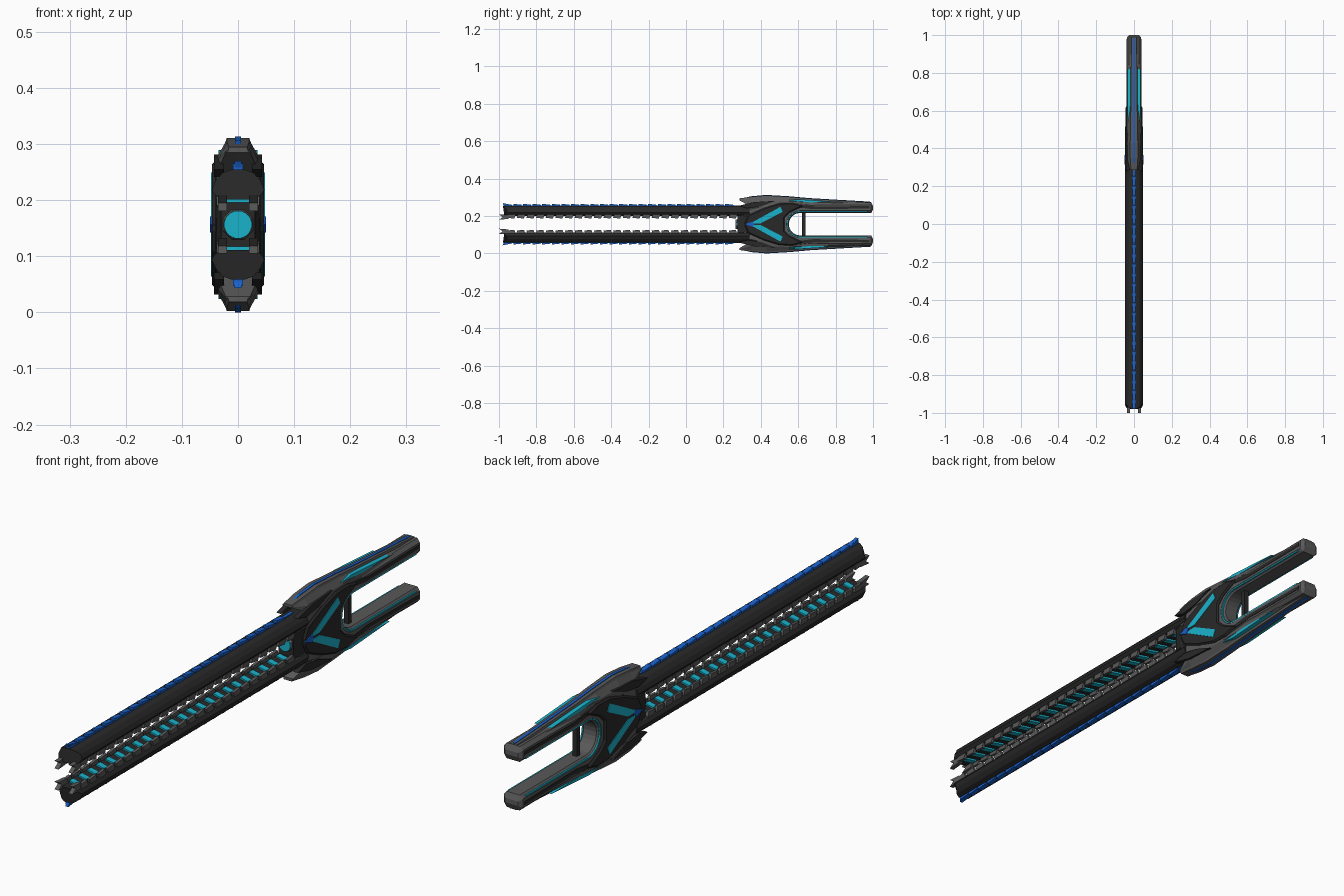
import bpy, bmesh, math

if "Cube" in bpy.data.objects:
    bpy.data.objects.remove(bpy.data.objects["Cube"])

C = 0.158  # mirror height between upper and lower halves


def mat(name, r, g, b):
    m = bpy.data.materials.new(name)
    m.diffuse_color = (r, g, b, 1)
    m.use_nodes = True
    m.node_tree.nodes["Principled BSDF"].inputs["Base Color"].default_value = m.diffuse_color
    return m


DARK = mat("dark", 0.022, 0.022, 0.022)
GREY = mat("grey", 0.1, 0.1, 0.1)
CYAN = mat("cyan", 0.01, 0.45, 0.6)
BLUE = mat("blue", 0.01, 0.12, 0.6)
PALE = mat("pale", 0.75, 0.75, 0.75)


def loft(bm, rings):
    """Skin closed rings of (x, y, h) and cap both ends."""
    vs = [[bm.verts.new((x, y, C + h)) for x, y, h in r] for r in rings]
    n = len(vs[0])
    for a, b in zip(vs, vs[1:]):
        for i in range(n):
            bm.faces.new((a[i], a[(i + 1) % n], b[(i + 1) % n], b[i]))
    bm.faces.new(vs[0][::-1])
    bm.faces.new(vs[-1])


def prism(bm, pts, x0, x1):
    """Side profile of (y, h) points extruded from x0 to x1."""
    loft(bm, [[(x, y, h) for y, h in pts] for x in (x0, x1)])


def finish(name, bm, m, bevel=0, both=False):
    if both:  # mirrored copy across the mid height
        geo = bmesh.ops.duplicate(bm, geom=bm.verts[:] + bm.edges[:] + bm.faces[:])["geom"]
        for v in geo:
            if isinstance(v, bmesh.types.BMVert):
                v.co.z = 2 * C - v.co.z
    bmesh.ops.recalc_face_normals(bm, faces=bm.faces[:])
    me = bpy.data.meshes.new(name)
    bm.to_mesh(me)
    bm.free()
    me.materials.append(m)
    ob = bpy.data.objects.new(name, me)
    bpy.context.collection.objects.link(ob)
    if bevel:
        mod = ob.modifiers.new("bevel", "BEVEL")
        mod.width = bevel
        mod.segments = 1
        mod.limit_method = "ANGLE"
        mod.angle_limit = math.radians(50)
    return ob


def sym(half):
    """Complete a half section of (x, h) points across x = 0."""
    return half + [(-x, h) for x, h in reversed(half)]


# Long rails with swallowtail front ends
bm = bmesh.new()
sec = sym([(.012, .098), (.028, .092), (.04, .078), (.047, .062), (.04, .052), (.03, .045)])
loft(bm, [[(x, -.95 - 1.1 * abs(h - .072), h) for x, h in sec], [(x, .34, h) for x, h in sec]])
finish("rail", bm, DARK, both=True)

# Repeating parts along the rails: guard teeth, glowing bars, blue crest
teeth, bars, crest = bmesh.new(), bmesh.new(), bmesh.new()
N, PITCH = 24, .0515
for i in range(N):
    y = -.95 + i * PITCH
    for s in (-1, 1):
        prism(teeth, [(y, .053), (y + .04, .053), (y + .032, .03), (y - .006, .034)], s * .027, s * .038)
    loft(bars, [[(-.02, y + .012, h), (.02, y, h), (.02, y + .022, h), (-.02, y + .034, h)] for h in (.046, .039)])
    prism(crest, [(y - .025, .096), (y - .025, .109), (y + .018, .104), (y + .022, .096)], -.009, .009)
prism(crest, [(-.97, .09), (-.98, .113), (-.95, .107), (-.93, .101), (.31, .101), (.31, .09)], -.006, .006)
# Front claws
for s in (-1, 1):
    prism(teeth, [(-1, .052), (-.94, .053), (-.95, .028), (-1, .024), (-.98, .038)], s * .02, s * .036)
finish("guard_teeth", teeth, GREY, both=True)
finish("glow_bars", bars, CYAN, both=True)
finish("blue_crest", crest, BLUE, both=True)

# Forked handle body with a rounded slot
half = [(.31, .03), (.285, .055), (.32, .088), (.40, .105), (.50, .122), (.57, .124), (.66, .113), (.99, .116),
        (1, .108), (1, .068), (.99, .06)]
arc = [(.61 - .06 * math.sin(a), .06 * math.cos(a)) for a in [math.pi * k / 12 for k in range(13)]]
bm = bmesh.new()
prism(bm, half + arc + [(y, -h) for y, h in reversed(half)], -.038, .038)
finish("forked_handle", bm, GREY, .012)

# Raised side armour and darker flutes along the prongs
plate = [(.315, .012), (.335, .05), (.42, .088), (.50, .112), (.57, .114), (.63, .098), (.60, .084), (.555, .062), (.527, .035)]
bm = bmesh.new()
prism(bm, plate + [(y, -h) for y, h in reversed(plate)], -.046, .046)
finish("side_armour", bm, DARK, .006)
bm = bmesh.new()
prism(bm, [(.58, .092), (.62, .103), (.70, .094), (.98, .097), (.98, .084), (.68, .08)], -.0395, .0395)
finish("prong_flute", bm, DARK, both=True)

# Cyan line around the slot
def u_line(r):
    a = [(.61 - r * math.sin(t), r * math.cos(t)) for t in [math.pi * k / 12 for k in range(13)]]
    return [(.97, r)] + a + [(.97, -r)]
bm = bmesh.new()
prism(bm, u_line(.074) + u_line(.066)[::-1], -.037, .037)
finish("slot_light", bm, CYAN)

# Side chevron and its blue point
bm = bmesh.new()
prism(bm, [(.345, .005), (.505, .093), (.517, .066), (.40, .005)], -.048, .048)
finish("chevron_light", bm, CYAN, both=True)
bm = bmesh.new()
prism(bm, [(.315, 0), (.355, .014), (.365, 0), (.355, -.014)], -.05, .05)
finish("chevron_point", bm, BLUE)

# Outer fairings, tapering back along the prongs
bm = bmesh.new()
rings = []
for y, lo, hi, w, t in [(.285, .128, .138, .022, .016), (.35, .092, .147, .038, .02), (.43, .09, .154, .041, .02),
                        (.55, .1, .147, .04, .018), (.66, .104, .137, .036, .016), (.99, .098, .118, .028, .014)]:
    m = lo + .45 * (hi - lo)
    rings.append([(x, y, h) for x, h in sym([(t, hi), (t * 1.15, hi - .008), (w * .92, m), (w, lo)])])
loft(bm, rings)
finish("outer_fairing", bm, GREY, both=True)

# Swept barbs beside the fairing front
bm = bmesh.new()
for s in (-1, 1):
    prism(bm, [(.28, .098), (.36, .118), (.48, .125), (.40, .095), (.33, .085)], s * .025, s * .043)
finish("shoulder_barb", bm, DARK, both=True)

# Fairing spine stripe and side lights
bm = bmesh.new()
prism(bm, [(.30, .138), (.35, .1495), (.43, .1565), (.55, .1495), (.66, .1395), (.985, .1205), (.985, .112),
           (.66, .13), (.43, .146), (.30, .132)], -.005, .005)
finish("spine_stripe", bm, BLUE, both=True)
bm = bmesh.new()
prism(bm, [(.54, .127), (.60, .133), (.82, .119), (.66, .117)], -.0345, .0345)
finish("fairing_light", bm, CYAN, both=True)

# Bar across the slot
bm = bmesh.new()
prism(bm, [(.62, -.065), (.62, .065), (.638, .065), (.638, -.065)], -.009, .009)
finish("slot_bar", bm, DARK)

# Emitter hub between the rails: stepped eight-sided housing
def ring(r, y, n=8):
    return [(r * math.cos(2 * math.pi * (k + .5) / n), y, r * math.sin(2 * math.pi * (k + .5) / n)) for k in range(n)]
bm = bmesh.new()
loft(bm, [ring(.018, .285), ring(.018, .268), ring(.026, .268), ring(.031, .28), ring(.031, .30), ring(.036, .31), ring(.036, .34)])
finish("emitter_housing", bm, GREY)
bm = bmesh.new()
loft(bm, [ring(.022, .264, 16), ring(.025, .264, 16), ring(.025, .272, 16), ring(.022, .272, 16)])
finish("emitter_ring", bm, CYAN)
bm = bmesh.new()
loft(bm, [ring(.0175, .266, 16), ring(.0175, .29, 16)])
finish("emitter_lens", bm, PALE)

# Front wall of the body around the emitter
bm = bmesh.new()
loft(bm, [[(x, y, h) for x, h in sym([(w * .8, .055), (w, .045), (w, -.045), (w * .8, -.055)])]
          for y, w in ((.275, .03), (.305, .038), (.36, .04))])
finish("emitter_wall", bm, DARK)

# Settle the whole model on the ground
bpy.context.view_layer.update()
low = min(v.co.z for o in bpy.data.objects for v in o.data.vertices)
for o in bpy.data.objects:
    o.location.z -= low
